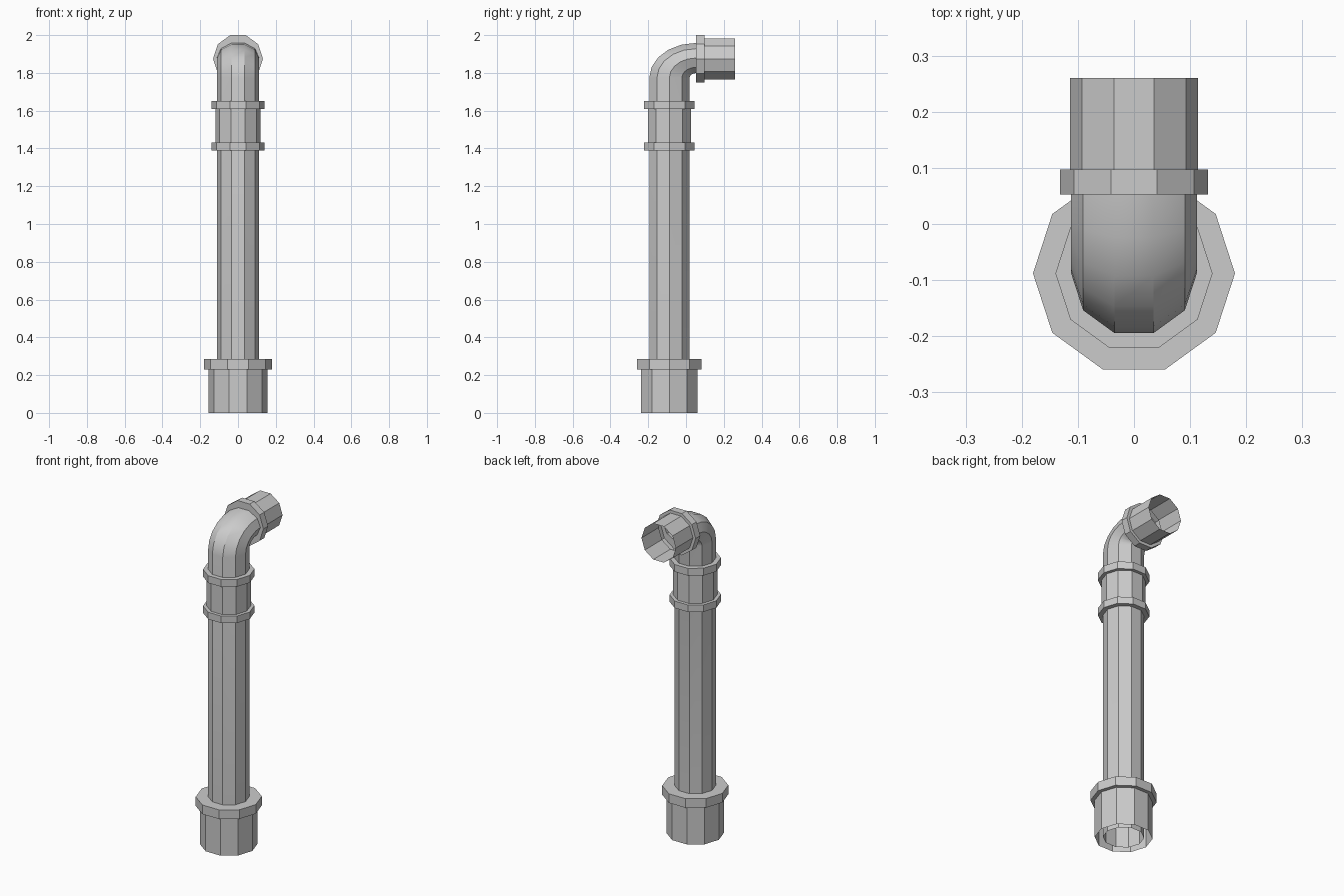
import bpy, bmesh
from math import sin, cos, pi, radians

if "Cube" in bpy.data.objects:
    bpy.data.objects.remove(bpy.data.objects["Cube"])

SIDES = 10
PIPE_Y = -0.088      # axis of the upright pipe
PIPE_R = 0.112


def loft(name, rings):
    """Skin a list of point rings into an open tube."""
    bm = bmesh.new()
    loops = [[bm.verts.new(p) for p in ring] for ring in rings]
    for a, b in zip(loops, loops[1:]):
        for i in range(SIDES):
            j = (i + 1) % SIDES
            bm.faces.new((a[i], a[j], b[j], b[i]))
    mesh = bpy.data.meshes.new(name)
    bm.to_mesh(mesh)
    bm.free()
    obj = bpy.data.objects.new(name, mesh)
    bpy.context.collection.objects.link(obj)
    return obj


def circle(r):
    return [(r * cos(2 * pi * i / SIDES), r * sin(2 * pi * i / SIDES)) for i in range(SIDES)]


def flat_ring(r, z):
    return [(u, PIPE_Y + v, z) for u, v in circle(r)]


def upright(name, profile):
    return loft(name, [flat_ring(r, z) for r, z in profile])


# base socket with collar
upright("base_socket", [(0.157, 0), (0.157, 0.23), (0.18, 0.23), (0.18, 0.285), (PIPE_R, 0.285)])

# coupling sleeve with two collars
upright("coupling", [(PIPE_R, 1.39), (0.14, 1.39), (0.14, 1.432), (0.12, 1.432),
                     (0.12, 1.608), (0.14, 1.608), (0.14, 1.652), (PIPE_R, 1.652)])

# upright pipe running into a slightly flattened elbow
END_Y, BEND_Z, SQUASH = 0.053, 1.773, 0.75
BEND_R = END_Y - PIPE_Y


def bend_ring(angle):
    return [(u, END_Y - (BEND_R - v) * cos(angle), BEND_Z + SQUASH * (BEND_R - v) * sin(angle))
            for u, v in circle(PIPE_R)]


pipe = loft("pipe_and_elbow", [flat_ring(PIPE_R, 0.004)] + [bend_ring(radians(18 * k)) for k in range(6)])

# outlet socket with collar, facing back
OUT_Z = 1.8745


def outlet_ring(r, y):
    return [(u, y, OUT_Z - v) for u, v in circle(r)]


loft("outlet_socket", [bend_ring(pi / 2)] + [outlet_ring(r, y) for r, y in
     [(0.132, END_Y), (0.132, 0.097), (0.114, 0.097), (0.114, 0.26)]])

# smooth along the bend, crisp between the pipe's sides
bpy.context.view_layer.objects.active = pipe
pipe.select_set(True)
bpy.ops.object.shade_smooth_by_angle(angle=radians(30))
